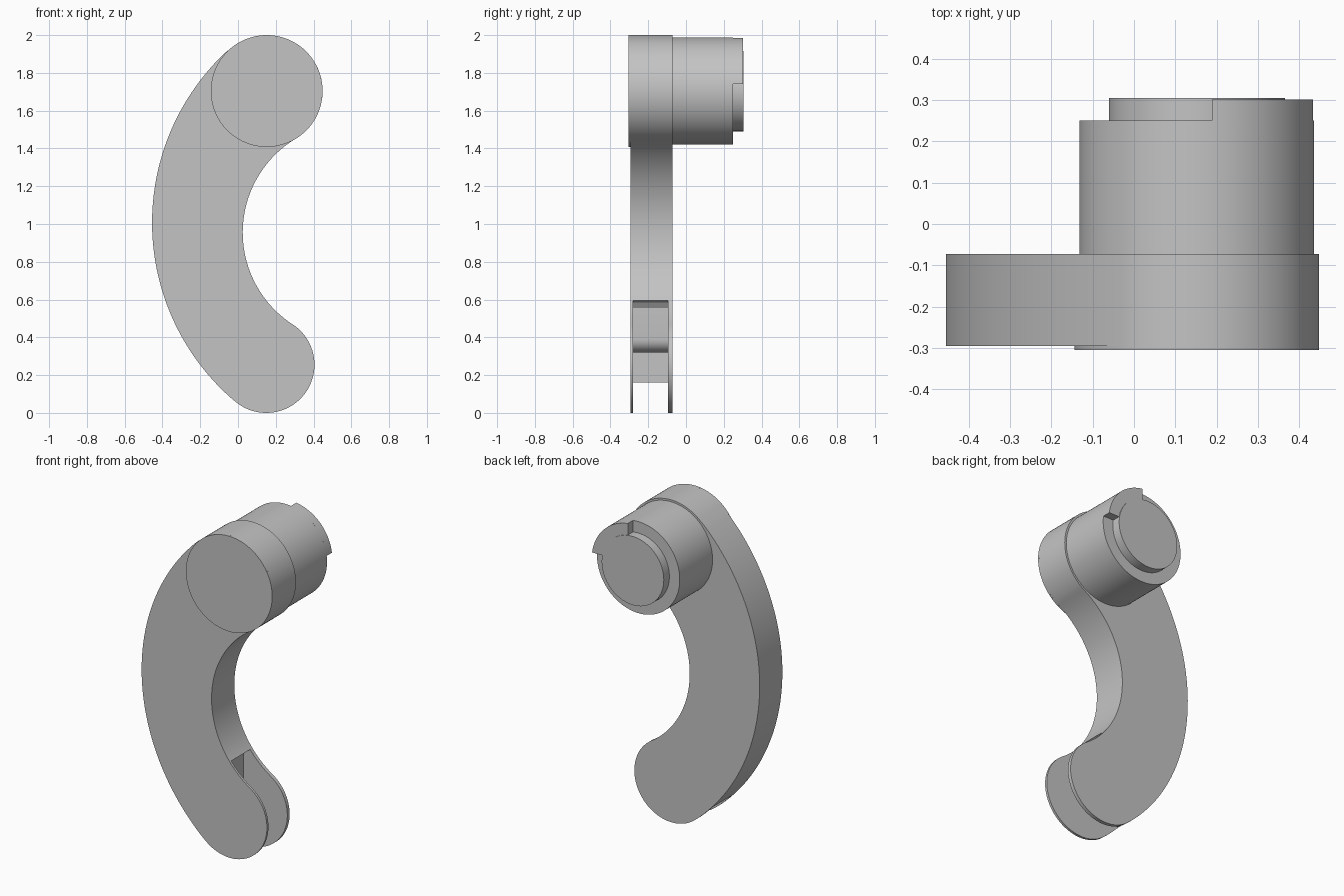
import bpy, bmesh
from math import atan2, cos, sin, pi, degrees, radians

cube = bpy.data.objects.get("Cube")
if cube:
    bpy.data.objects.remove(cube, do_unlink=True)

grey = bpy.data.materials.new("plain grey")
grey.use_nodes = True
colour = (0.55, 0.55, 0.55, 1)
grey.diffuse_color = colour
grey.node_tree.nodes["Principled BSDF"].inputs["Base Color"].default_value = colour


def arc(centre, radius, start, end, steps=48):
    """Points in the xz plane, angles in radians."""
    return [(centre[0] + radius * cos(start + (end - start) * i / steps),
             centre[1] + radius * sin(start + (end - start) * i / steps))
            for i in range(steps + 1)]


def circle(centre, radius):
    return arc(centre, radius, 0, 2 * pi, 96)[:-1]


def heading(a, b):
    return atan2(b[1] - a[1], b[0] - a[0])


def prism(name, outline, y0, y1):
    """Extrude an xz outline from y0 to y1."""
    bm = bmesh.new()
    face = bm.faces.new([bm.verts.new((x, y0, z)) for x, z in outline])
    result = bmesh.ops.extrude_face_region(bm, geom=[face])
    for v in result["geom"]:
        if isinstance(v, bmesh.types.BMVert):
            v.co.y = y1
    bmesh.ops.recalc_face_normals(bm, faces=bm.faces)
    mesh = bpy.data.meshes.new(name)
    bm.to_mesh(mesh)
    bm.free()
    mesh.materials.append(grey)
    obj = bpy.data.objects.new(name, mesh)
    bpy.context.collection.objects.link(obj)
    return obj


def smooth(obj):
    bpy.ops.object.select_all(action="DESELECT")
    obj.select_set(True)
    bpy.context.view_layer.objects.active = obj
    bpy.ops.object.shade_smooth_by_angle(angle=radians(25))


# Curved arm: two round ends joined by tangent arcs
top, top_r = (0.152, 1.704), 0.296
low, low_r = (0.15, 0.255), 0.255
outer, outer_r = (0.785, 1.007), 1.24
inner, inner_r = (0.605, 0.955), 0.58
a_low, a_top = heading(outer, low), heading(outer, top)
outline = arc(low, low_r, a_low, heading(low, inner))
outline += arc(inner, inner_r, heading(inner, low), heading(inner, top) - 2 * pi)[1:]
outline += arc(top, top_r, heading(top, inner), a_top)[1:]
outline += arc(outer, outer_r, a_top, a_low + 2 * pi, 64)[1:-1]
arm = prism("curved_arm", outline, -0.295, -0.072)

# Slot between the two cheeks of the lower end
slot = [(0.16, 0.6), (0.125, 0.585), (0.105, 0.555), (0.105, 0.39)]
slot += arc((0.035, 0.39), 0.07, 0, -pi / 2, 8)[1:]
slot += [(-0.11, 0.32), (-0.11, 0.16), (-0.3, 0.16), (-0.3, -0.2), (0.6, -0.2), (0.6, 0.6)]
cutter = prism("slot_cutter", slot, -0.28, -0.095)
cutter.hide_render = True
cut = arm.modifiers.new("slot", "BOOLEAN")
cut.operation = "DIFFERENCE"
cut.solver = "EXACT"
cut.object = cutter
bpy.context.view_layer.objects.active = arm
bpy.ops.object.modifier_apply(modifier=cut.name)
bpy.data.objects.remove(cutter, do_unlink=True)
smooth(arm)

# Round cap, hub and raised end disc
smooth(prism("front_cap", circle(top, top_r), -0.305, -0.295))
hub_r = 0.284
smooth(prism("hub", circle(top, hub_r), -0.072, 0.25))
smooth(prism("end_disc", circle(top, 0.213), 0.25, 0.305))

# Quarter stop on the hub end
gap = 0.037
corner = (top[0] + gap, top[1] + gap)
side = atan2(gap, (hub_r ** 2 - gap ** 2) ** 0.5)
smooth(prism("quarter_stop", [corner] + arc(top, hub_r, side, pi / 2 - side), 0.25, 0.301))
